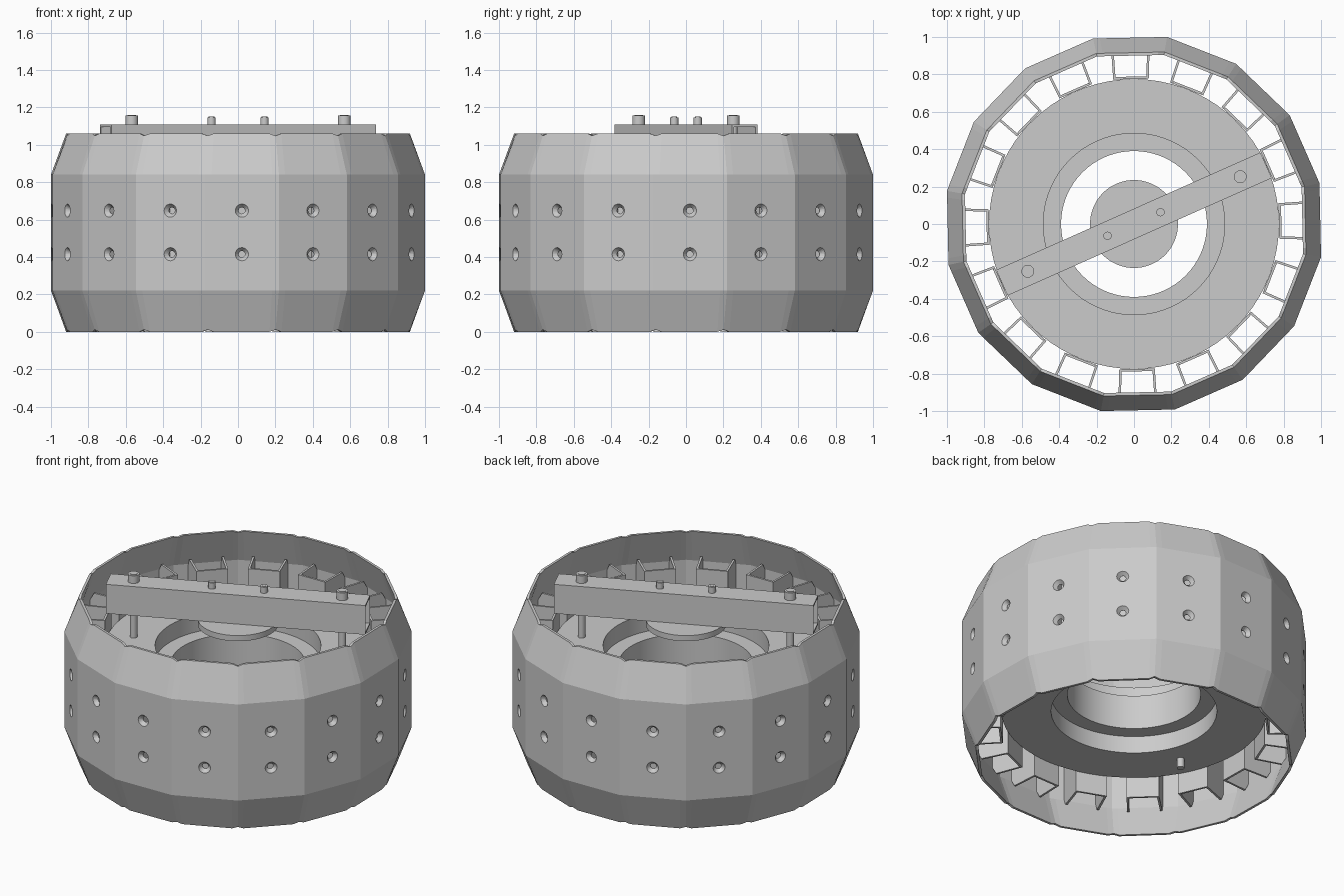
import bpy, bmesh, math
from mathutils import Matrix, Vector

cube = bpy.data.objects.get("Cube")
if cube:
    bpy.data.objects.remove(cube, do_unlink=True)

SIDES = 16
STEP = math.tau / SIDES
TWIST = math.radians(1.2)
BAR_ANGLE = math.radians(24)

grey = bpy.data.materials.new("plain_grey")
grey.use_nodes = True
grey.diffuse_color = (0.6, 0.6, 0.6, 1)
grey.node_tree.nodes["Principled BSDF"].inputs["Base Color"].default_value = (0.6, 0.6, 0.6, 1)


def finish(name, bm, smooth=False):
    bmesh.ops.recalc_face_normals(bm, faces=bm.faces)
    mesh = bpy.data.meshes.new(name)
    bm.to_mesh(mesh)
    bm.free()
    mesh.materials.append(grey)
    ob = bpy.data.objects.new(name, mesh)
    bpy.context.collection.objects.link(ob)
    if smooth:
        bpy.ops.object.select_all(action='DESELECT')
        ob.select_set(True)
        bpy.context.view_layer.objects.active = ob
        bpy.ops.object.shade_smooth_by_angle(angle=math.radians(30))
    return ob


def bridge(bm, rings):
    """Join a closed series of closed vertex rings with quads."""
    for i, a in enumerate(rings):
        b = rings[(i + 1) % len(rings)]
        for j in range(len(a)):
            k = (j + 1) % len(a)
            bm.faces.new((a[j], a[k], b[k], b[j]))


def lathe(name, profile, segments=72):
    bm = bmesh.new()
    rings = []
    for s in range(segments):
        a = math.tau * s / segments
        rings.append([bm.verts.new((r * math.cos(a), r * math.sin(a), z)) for r, z in profile])
    bridge(bm, rings)
    return finish(name, bm, True)


def cylinder(name, x, y, radius, low, high, segments=24):
    bm = bmesh.new()
    bmesh.ops.create_cone(bm, cap_ends=True, segments=segments, radius1=radius, radius2=radius,
                          depth=high - low, matrix=Matrix.Translation((x, y, (low + high) / 2)))
    return finish(name, bm, True)


def prism(bm, points, offset, matrix):
    """Extrude a polygon by an offset vector."""
    a = [bm.verts.new(matrix @ Vector(p)) for p in points]
    b = [bm.verts.new(matrix @ (Vector(p) + Vector(offset))) for p in points]
    bm.faces.new(a)
    bm.faces.new(b)
    for j in range(len(a)):
        k = (j + 1) % len(a)
        bm.faces.new((a[j], a[k], b[k], b[j]))


# Faceted outer shell: panel apothem and height, with small dips at the rim corners
bm = bmesh.new()
shell = [(0.916, 0), (0.996, 0.22), (0.996, 0.84), (0.916, 1.06),
         (0.9, 1.06), (0.97, 0.84), (0.97, 0.22), (0.9, 0)]
rings = []
for panel in range(SIDES):
    for local in (-STEP / 2, -STEP / 2 + 0.035, STEP / 2 - 0.035):
        angle = panel * STEP + local + TWIST
        corner = abs(local + STEP / 2) < 0.001
        ring = []
        for apothem, z in shell:
            r = apothem / math.cos(local)
            if corner and z in (0, 1.06):
                z = 0.012 if z == 0 else 1.048
            ring.append(bm.verts.new((r * math.cos(angle), r * math.sin(angle), z)))
        rings.append(ring)
bridge(bm, rings)
outer_shell = finish("outer_shell", bm)

# Two rows of countersunk holes, one pair per panel
bm = bmesh.new()
for panel in range(SIDES):
    spin = Matrix.Rotation(panel * STEP + TWIST, 4, 'Z')
    for z in (0.415, 0.648):
        rings = []
        for x, r in ((0.94, 0.017), (0.972, 0.017), (0.998, 0.037), (1.03, 0.037)):
            rings.append([bm.verts.new(spin @ Vector((x, r * math.cos(t), z + r * math.sin(t))))
                          for t in (math.tau * i / 20 for i in range(20))])
        for a, b in zip(rings, rings[1:]):
            for j in range(20):
                k = (j + 1) % 20
                bm.faces.new((a[j], a[k], b[k], b[j]))
        bm.faces.new(rings[0])
        bm.faces.new(rings[-1])
cutter = finish("hole_cutter", bm)
cutter.hide_render = True
mod = outer_shell.modifiers.new("holes", 'BOOLEAN')
mod.operation = 'DIFFERENCE'
mod.solver = 'EXACT'
mod.object = cutter
bpy.context.view_layer.objects.active = outer_shell
bpy.ops.object.modifier_apply(modifier=mod.name)
bpy.data.objects.remove(cutter, do_unlink=True)

# Open channels between the core and each panel
bm = bmesh.new()
side = [(0.775, 0.18), (0.945, 0.18), (0.972, 0.23), (0.972, 0.83), (0.945, 0.88), (0.775, 0.88)]
HALF, WALL = 0.095, 0.013
for panel in range(SIDES):
    spin = Matrix.Rotation(panel * STEP + TWIST, 4, 'Z')
    for s in (-1, 1):
        points = [(r, s * (HALF + 0.05 * (r - 0.775)), z) for r, z in side]
        prism(bm, points, (0, -s * WALL, 0), spin)
    inner = HALF - WALL
    prism(bm, [(0.775, -inner, 0.18), (0.775, inner, 0.18), (0.775, inner, 0.88), (0.775, -inner, 0.88)],
          (WALL, 0, 0), spin)
finish("panel_channels", bm)

# Thick core ring with a stepped bore
lathe("core_ring", [(0.775, 0.31), (0.775, 0.75), (0.485, 0.75), (0.485, 0.64),
                    (0.39, 0.64), (0.39, 0.42), (0.485, 0.42), (0.485, 0.31)])

# Disc hung under the crossbar
cylinder("center_disc", 0, 0, 0.235, 0.885, 0.921, 72)

# Hollow rectangular crossbar
bm = bmesh.new()
rings = []
for x, inset in ((-0.773, 0), (0.773, 0), (0.773, 0.012), (-0.773, 0.012)):
    w, low, high = 0.075 - inset, 0.92 + inset, 1.108 - inset
    rings.append([bm.verts.new((x, y, z)) for y, z in ((-w, low), (w, low), (w, high), (-w, high))])
bridge(bm, rings)
bm.transform(Matrix.Rotation(BAR_ANGLE, 4, 'Z'))
finish("crossbar", bm)

# Long rods with heads, and short bolts holding the disc
for s, label in ((-1, "right"), (1, "left")):
    x, y = s * math.cos(BAR_ANGLE), s * math.sin(BAR_ANGLE)
    cylinder("long_rod_" + label, 0.622 * x, 0.622 * y, 0.022, 0.25, 1.16)
    cylinder("rod_head_" + label, 0.622 * x, 0.622 * y, 0.034, 1.108, 1.157)
    cylinder("disc_bolt_" + label, 0.155 * x, 0.155 * y, 0.015, 0.87, 1.15)
    cylinder("disc_bolt_head_" + label, 0.155 * x, 0.155 * y, 0.022, 1.108, 1.147)
